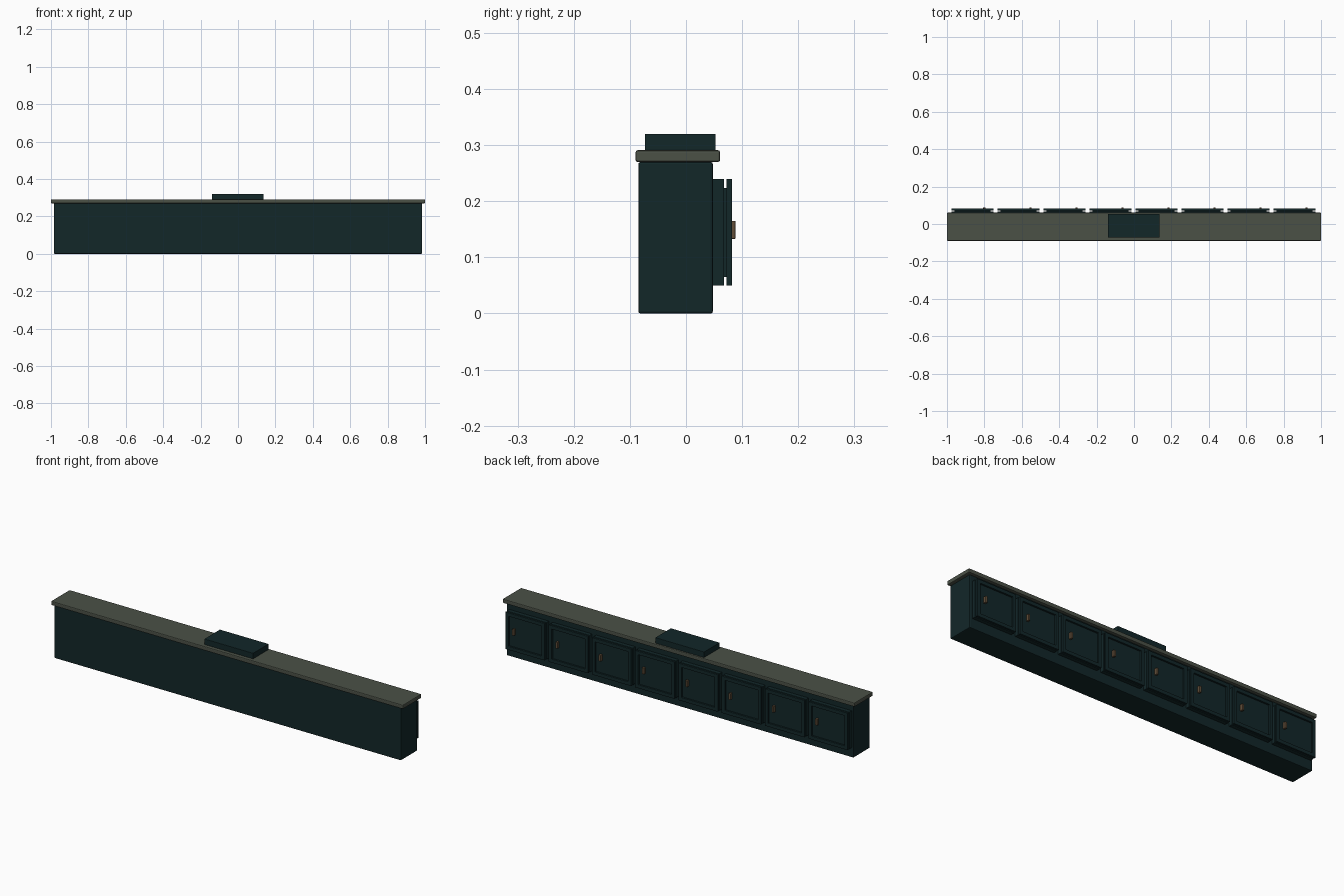
import bpy, bmesh

if "Cube" in bpy.data.objects:
    bpy.data.objects.remove(bpy.data.objects["Cube"])

def material(name, rgb):
    m = bpy.data.materials.new(name)
    m.diffuse_color = (*rgb, 1)
    m.use_nodes = True
    m.node_tree.nodes["Principled BSDF"].inputs["Base Color"].default_value = m.diffuse_color
    return m

TEAL = material("dark teal paint", (0.006, 0.020, 0.022))
STONE = material("grey stone", (0.070, 0.082, 0.062))
BRASS = material("dull brass", (0.12, 0.075, 0.04))

def finish(bm, name, mat, bevel):
    me = bpy.data.meshes.new(name)
    bm.to_mesh(me)
    bm.free()
    ob = bpy.data.objects.new(name, me)
    bpy.context.collection.objects.link(ob)
    me.materials.append(mat)
    if bevel:
        b = ob.modifiers.new("bevel", "BEVEL")
        b.width = bevel
        b.segments = 2
    return ob

def box(name, lo, hi, mat, bevel=0.0):
    bm = bmesh.new()
    bmesh.ops.create_cube(bm, size=1)
    for v in bm.verts:
        v.co = [(lo[i] + hi[i]) / 2 + v.co[i] * (hi[i] - lo[i]) for i in range(3)]
    return finish(bm, name, mat, bevel)

def frame(name, lo, hi, border, mat):
    """Rectangular ring in the xz plane, extruded along y."""
    bm = bmesh.new()
    def ring(y, d):
        return [bm.verts.new((x, y, z)) for x, z in (
            (lo[0] + d, lo[2] + d), (hi[0] - d, lo[2] + d),
            (hi[0] - d, hi[2] - d), (lo[0] + d, hi[2] - d))]
    loops = [ring(lo[1], 0), ring(hi[1], 0), ring(hi[1], border), ring(lo[1], border)]
    for k in range(4):
        a, b = loops[k], loops[(k + 1) % 4]
        for i in range(4):
            j = (i + 1) % 4
            bm.faces.new((a[i], a[j], b[j], b[i]))
    bmesh.ops.recalc_face_normals(bm, faces=bm.faces)
    return finish(bm, name, mat, 0.001)

# main counter body, worktop and the raised block on it
box("counter_body", (-0.985, -0.085, 0), (0.985, 0.048, 0.27), TEAL, 0.004)
box("worktop", (-1, -0.09, 0.27), (1, 0.061, 0.291), STONE, 0.004)
box("raised_block", (-0.14, -0.073, 0.291), (0.137, 0.053, 0.32), TEAL, 0.001)

# eight cupboard doors along the back
for i in range(8):
    c = -0.864 + 0.246 * i
    l, r = c - 0.112, c + 0.112
    n = str(i + 1)
    frame("door_surround_" + n, (l, 0.046, 0.05), (r, 0.068, 0.24), 0.016, TEAL)
    box("door_panel_" + n, (l + 0.015, 0.046, 0.065), (r - 0.015, 0.073, 0.224), TEAL)
    frame("door_frame_" + n, (l, 0.072, 0.05), (r, 0.082, 0.24), 0.018, TEAL)
    box("door_handle_" + n, (c + 0.058, 0.073, 0.133), (c + 0.069, 0.088, 0.165), BRASS, 0.001)
